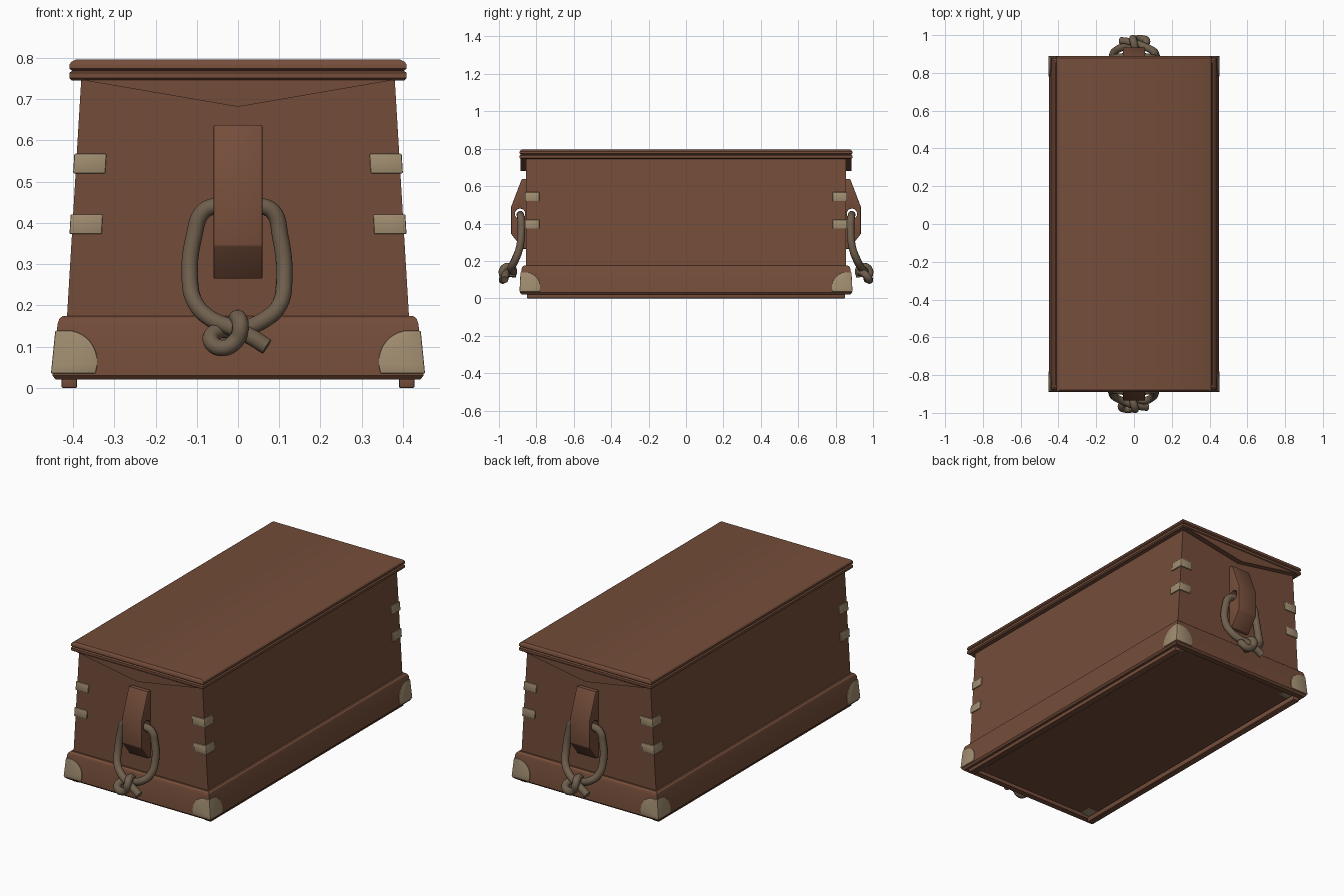
import bpy
import bmesh
import math
from mathutils import Vector

if "Cube" in bpy.data.objects:
    bpy.data.objects.remove(bpy.data.objects["Cube"], do_unlink=True)


def material(name, rgb):
    mat = bpy.data.materials.new(name)
    mat.use_nodes = True
    colour = (*rgb, 1.0)
    mat.diffuse_color = colour
    mat.node_tree.nodes["Principled BSDF"].inputs["Base Color"].default_value = colour
    return mat


WOOD = material("reddish brown wood", (0.175, 0.074, 0.042))
BRASS = material("pale brass", (0.36, 0.27, 0.165))
ROPE = material("grey brown rope", (0.16, 0.115, 0.074))


def smooth(obj, angle=30):
    bpy.ops.object.select_all(action='DESELECT')
    obj.select_set(True)
    bpy.context.view_layer.objects.active = obj
    bpy.ops.object.shade_smooth_by_angle(angle=math.radians(angle))


def finish(name, bm, mat, bevel=0.0):
    """Clean the mesh, soften its sharp edges and link it as an object."""
    bmesh.ops.recalc_face_normals(bm, faces=bm.faces)
    if bevel:
        sharp = [e for e in bm.edges if e.calc_face_angle(0) > 0.5]
        bmesh.ops.bevel(bm, geom=sharp, offset=bevel, segments=2,
                        profile=0.5, affect='EDGES', clamp_overlap=True)
    mesh = bpy.data.meshes.new(name)
    bm.to_mesh(mesh)
    bm.free()
    obj = bpy.data.objects.new(name, mesh)
    bpy.context.collection.objects.link(obj)
    mesh.materials.append(mat)
    smooth(obj)
    return obj


def loft(name, rings, mat, bevel=0.0):
    """Stack rectangles (x0, x1, y0, y1, z) into a capped solid."""
    bm = bmesh.new()
    loops = []
    for x0, x1, y0, y1, z in rings:
        corners = ((x0, y0), (x1, y0), (x1, y1), (x0, y1))
        loops.append([bm.verts.new((x, y, z)) for x, y in corners])
    for low, high in zip(loops, loops[1:]):
        for i in range(4):
            j = (i + 1) % 4
            bm.faces.new((low[i], low[j], high[j], high[i]))
    bm.faces.new(loops[0])
    bm.faces.new(loops[-1])
    return finish(name, bm, mat, bevel)


def centred(rings):
    return [(-x, x, -y, y, z) for x, y, z in rings]


def prism(name, outline, half_width, mat, place, hole=(), bevel=0.0):
    """Extrude an outline, with an optional hole, through place(u, v, w)."""
    bm = bmesh.new()
    edges = []
    for loop in filter(None, (outline, hole)):
        verts = [bm.verts.new((-half_width, u, v)) for u, v in loop]
        edges += [bm.edges.new((a, b)) for a, b in zip(verts, verts[1:] + verts[:1])]
    bmesh.ops.triangle_fill(bm, use_beauty=True, edges=edges)
    grown = bmesh.ops.extrude_face_region(bm, geom=bm.faces[:])["geom"]
    moved = [g for g in grown if isinstance(g, bmesh.types.BMVert)]
    bmesh.ops.translate(bm, verts=moved, vec=(2 * half_width, 0, 0))
    for v in bm.verts:
        v.co = place(*v.co)
    return finish(name, bm, mat, bevel)


# Tapered chest box
def body_half(z):
    return 0.425 - 0.06 * z, 0.856


loft("chest_body", centred([(*body_half(z), z) for z in (0.1, 0.75)]), WOOD)


# Plinth around the foot, with a recessed bottom panel
def plinth_half(z):
    return 0.453 - 0.1 * z, 0.888 - 0.05 * z


loft("base_plinth", centred([
    (0.41, 0.845, 0.04), (0.41, 0.845, 0.02), (0.442, 0.877, 0.02),
    (*plinth_half(0.03), 0.03), (*plinth_half(0.155), 0.155),
    (0.433, 0.875, 0.168), (0.424, 0.866, 0.175), (0.4, 0.84, 0.175)]), WOOD)

# Lid with a grooved, rounded edge
loft("lid", centred([
    (0.36, 0.84, 0.745), (0.402, 0.882, 0.745), (0.409, 0.889, 0.751),
    (0.409, 0.889, 0.764), (0.402, 0.882, 0.769), (0.409, 0.889, 0.774),
    (0.409, 0.889, 0.784), (0.404, 0.885, 0.791), (0.393, 0.878, 0.796)]), WOOD)

# Runners under the long sides
for side, s in (("left", 1), ("right", -1)):
    loft(side + "_runner", [(s * 0.39, s * 0.428, -0.85, 0.85, z) for z in (0, 0.03)],
         WOOD, 0.004)


# Brass pieces wrapping a corner, each given as (z, reach) steps
def corner_piece(name, steps, half, sx, sy, proud=0.006):
    rings = []
    for z, reach in steps:
        x, y = (h + proud for h in half(z))
        rings.append((sx * (x - reach), sx * x, sy * (y - reach), sy * y, z))
    loft(name, rings, BRASS, 0.003)


guard_steps = [(0.035, 0.108)]
for i in range(8):
    a = math.radians(80) * i / 7
    guard_steps.append((0.055 + 0.085 * math.sin(a), 0.025 + 0.085 * math.cos(a)))

for end, sy in (("front", -1), ("back", 1)):
    for side, sx in (("left", 1), ("right", -1)):
        corner = end + "_" + side
        corner_piece(corner + "_corner_guard", guard_steps, plinth_half, sx, sy, 0.004)
        for level, z in (("upper", 0.52), ("lower", 0.373)):
            corner_piece(f"{corner}_{level}_strap", [(z, 0.078), (z + 0.048, 0.078)],
                         body_half, sx, sy)

# End fittings: lid cleat, handle bracket and knotted rope
bracket_outline = [(0.85, 0.265), (0.874, 0.265), (0.935, 0.345), (0.935, 0.49),
                   (0.878, 0.638), (0.85, 0.638)]
bracket_hole = [(0.887 + 0.028 * math.cos(i * math.tau / 16),
                 0.452 + 0.028 * math.sin(i * math.tau / 16)) for i in range(16)]
cleat_outline = [(-0.38, 0.747), (-0.02, 0.685), (0, 0.682), (0.02, 0.685), (0.38, 0.747)]

# Rope path as (across, outward, up), from the free tail round to the buried end
rope_path = [
    (0.07, 0.97, 0.1), (0.03, 0.965, 0.125), (-0.02, 0.953, 0.148),
    (-0.065, 0.935, 0.167), (-0.103, 0.915, 0.205), (-0.117, 0.89, 0.27),
    (-0.106, 0.88, 0.37), (-0.085, 0.882, 0.427), (-0.05, 0.885, 0.442),
    (0.05, 0.885, 0.442), (0.085, 0.882, 0.427), (0.102, 0.88, 0.37),
    (0.112, 0.89, 0.27), (0.1, 0.915, 0.2), (0.06, 0.935, 0.163),
    (0, 0.925, 0.14), (-0.05, 0.945, 0.138), (-0.066, 0.97, 0.115),
    (-0.042, 0.98, 0.097), (-0.005, 0.978, 0.115), (0.006, 0.98, 0.15),
    (0, 0.957, 0.17), (-0.005, 0.925, 0.155), (0, 0.93, 0.115)]


def make_rope(name, path):
    curve = bpy.data.curves.new(name, 'CURVE')
    curve.dimensions = '3D'
    curve.bevel_depth = 0.02
    curve.bevel_resolution = 4
    curve.resolution_u = 6
    curve.use_fill_caps = True
    spline = curve.splines.new('BEZIER')
    spline.bezier_points.add(len(path) - 1)
    for point, co in zip(spline.bezier_points, path):
        point.co = co
        point.handle_left_type = point.handle_right_type = 'AUTO'
    curve.materials.append(ROPE)
    obj = bpy.data.objects.new(name, curve)
    bpy.context.collection.objects.link(obj)
    bpy.ops.object.select_all(action='DESELECT')
    obj.select_set(True)
    bpy.context.view_layer.objects.active = obj
    bpy.ops.object.convert(target='MESH')
    smooth(bpy.context.view_layer.objects.active, 50)


for end, s in (("front", 1), ("back", -1)):
    # Half a turn about the upright axis carries the front fittings to the back
    def turn(across, outward, up):
        return Vector((s * across, -s * outward, up))

    prism(end + "_handle_bracket", bracket_outline, 0.059, WOOD, turn,
          bracket_hole, 0.003)
    prism(end + "_lid_cleat", cleat_outline, 0.02, WOOD,
          lambda w, u, v: turn(u, 0.866 + w, v))
    make_rope(end + "_rope_handle", [turn(*p) for p in rope_path])
